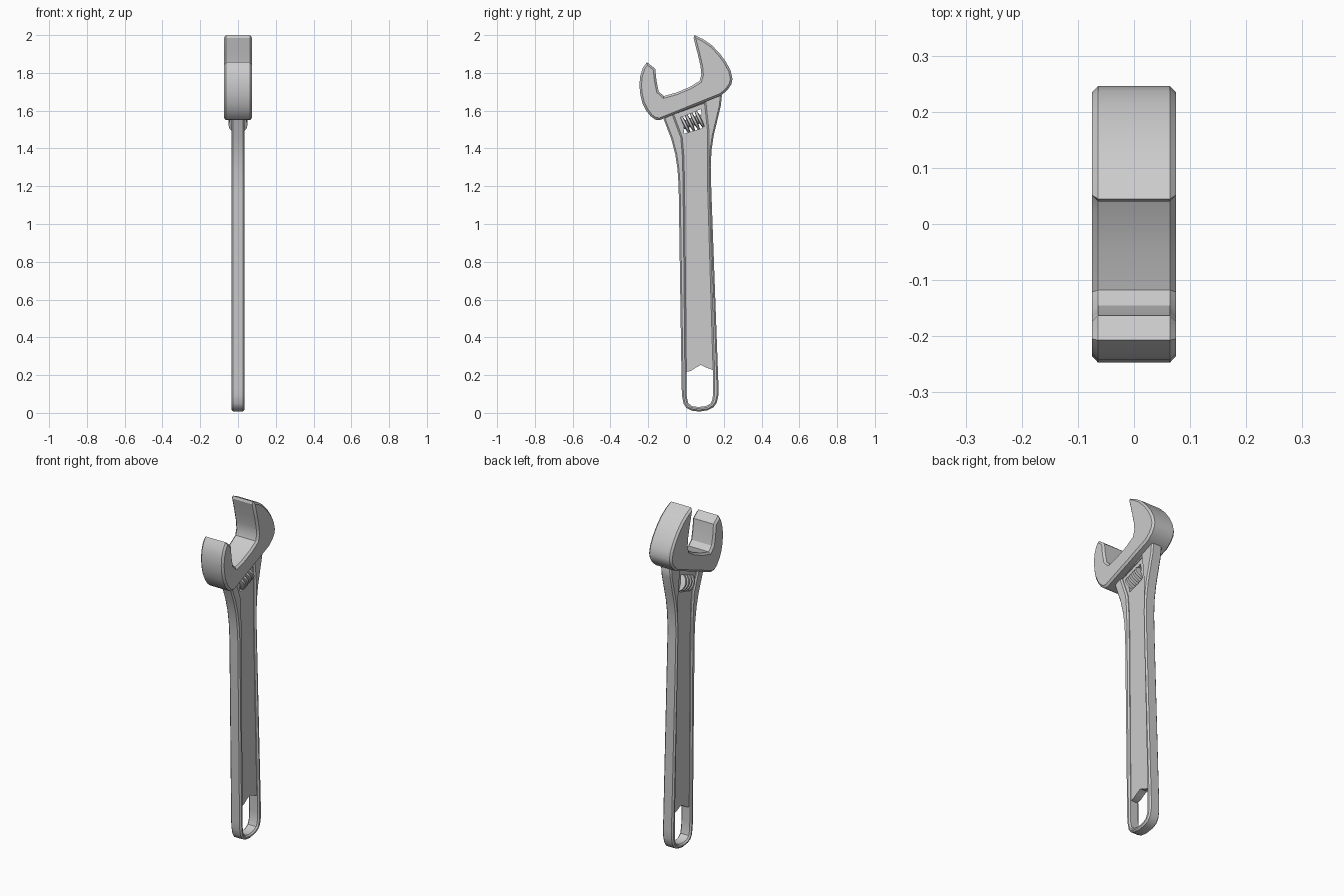
import bpy, bmesh, math
from mathutils import Vector

if "Cube" in bpy.data.objects:
    bpy.data.objects.remove(bpy.data.objects["Cube"])


def finish(ob):
    bm = bmesh.new()
    bm.from_mesh(ob.data)
    bmesh.ops.remove_doubles(bm, verts=bm.verts, dist=0.0004)
    bmesh.ops.recalc_face_normals(bm, faces=bm.faces)
    bm.to_mesh(ob.data)
    bm.free()
    bpy.ops.object.select_all(action='DESELECT')
    bpy.context.view_layer.objects.active = ob
    ob.select_set(True)
    bpy.ops.object.shade_smooth_by_angle(angle=math.radians(32))


def plate(name, loops, half, bevel, grow=0.0):
    """Filled outline in the y-z plane (inner loops are holes), chamfered."""
    cu = bpy.data.curves.new(name, 'CURVE')
    cu.dimensions = '2D'
    cu.fill_mode = 'BOTH'
    cu.extrude = half - bevel
    cu.bevel_depth = bevel
    cu.bevel_resolution = 0
    cu.offset = grow - bevel
    for pts in loops:
        s = cu.splines.new('POLY')
        s.points.add(len(pts) - 1)
        for p, (y, z) in zip(s.points, pts):
            p.co = (y, z, 0, 1)
        s.use_cyclic_u = True
    ob = bpy.data.objects.new(name, cu)
    bpy.context.collection.objects.link(ob)
    ob.rotation_euler = (math.pi / 2, 0, math.pi / 2)
    bpy.ops.object.select_all(action='DESELECT')
    bpy.context.view_layer.objects.active = ob
    ob.select_set(True)
    bpy.ops.object.convert(target='MESH')
    finish(bpy.context.object)


# Jaw head
head = [(.045, 2), (.09, 1.979), (.135, 1.948), (.178, 1.904), (.213, 1.856),
        (.237, 1.81), (.246, 1.768), (.24, 1.74), (.222, 1.712), (.188, 1.682),
        (-.137, 1.551), (-.162, 1.552), (-.187, 1.57), (-.211, 1.6), (-.231, 1.64),
        (-.242, 1.685), (-.247, 1.735), (-.242, 1.785), (-.229, 1.825), (-.207, 1.857),
        (-.163, 1.822), (-.156, 1.757), (-.145, 1.703), (-.118, 1.677),
        (-.05, 1.696), (.019, 1.725), (.072, 1.757), (.081, 1.79), (.077, 1.835),
        (.062, 1.9), (.04, 1.985)]
plate('jaw_head', [head], .075, .011)

# Raised handle rim, open in the middle
outer = [(-.118, 1.555), (-.1, 1.59), (.178, 1.705), (.19, 1.68), (.184, 1.625),
         (.165, 1.545), (.147, 1.47), (.135, 1.39), (.131, 1.3), (.134, 1.18),
         (.172, .14), (.171, .09), (.163, .055), (.146, .03), (.115, .014),
         (.07, .007), (.03, .012), (.002, .026), (-.013, .05), (-.021, .09),
         (-.023, .13), (-.039, 1.2), (-.045, 1.29), (-.057, 1.37), (-.078, 1.45)]
left = [(.002, .22), (-.008, 1.24), (-.012, 1.37), (-.02, 1.46), (-.065, 1.58)]
right = [(.098, 1.64), (.113, 1.5), (.113, 1.24), (.143, .23)]
bottom = [(.144, .13), (.141, .075), (.131, .05), (.105, .036), (.065, .031),
          (.032, .036), (.012, .052), (.004, .085), (.002, .13)]
plate('handle_rim', [outer, left + right + bottom], .034, .008)

# Recessed web with the adjuster window and a notched lower edge
notch = [(.143, .23), (.11, .242), (.078, .257), (.05, .242), (.025, .225)]
window = [(-.024, 1.567), (.082, 1.613), (.092, 1.506), (-.012, 1.474)]
plate('handle_web', [left + right[:-1] + notch, window], .022, 0, grow=.003)

# Adjusting screw: ridged profile revolved about the tilted axis
profile = [(-.056, .022)]
for i in range(4):
    c = (i - 1.5) * .027
    profile += [(c - .01, .022), (c - .006, .05), (c + .006, .05), (c + .01, .022)]
profile += [(.056, .022)]
axis = Vector((0, .94, .34)).normalized()
lift = axis.cross(Vector((1, 0, 0)))
centre = Vector((0, .034, 1.541))
bm = bmesh.new()
N = 24
rings = []
for t, r in profile:
    ring = []
    for k in range(N):
        a = 2 * math.pi * k / N
        # small skew gives the ridges their thread-like slant
        p = centre + axis * (t + .12 * r * math.sin(a))
        p += Vector((r * math.cos(a), 0, 0)) + lift * r * math.sin(a)
        ring.append(bm.verts.new(p))
    rings.append(ring)
for a, b in zip(rings, rings[1:]):
    for k in range(N):
        bm.faces.new((a[k], a[(k + 1) % N], b[(k + 1) % N], b[k]))
bm.faces.new(rings[0])
bm.faces.new(rings[-1])
me = bpy.data.meshes.new('adjusting_screw')
bm.to_mesh(me)
bm.free()
screw = bpy.data.objects.new('adjusting_screw', me)
bpy.context.collection.objects.link(screw)
finish(screw)
